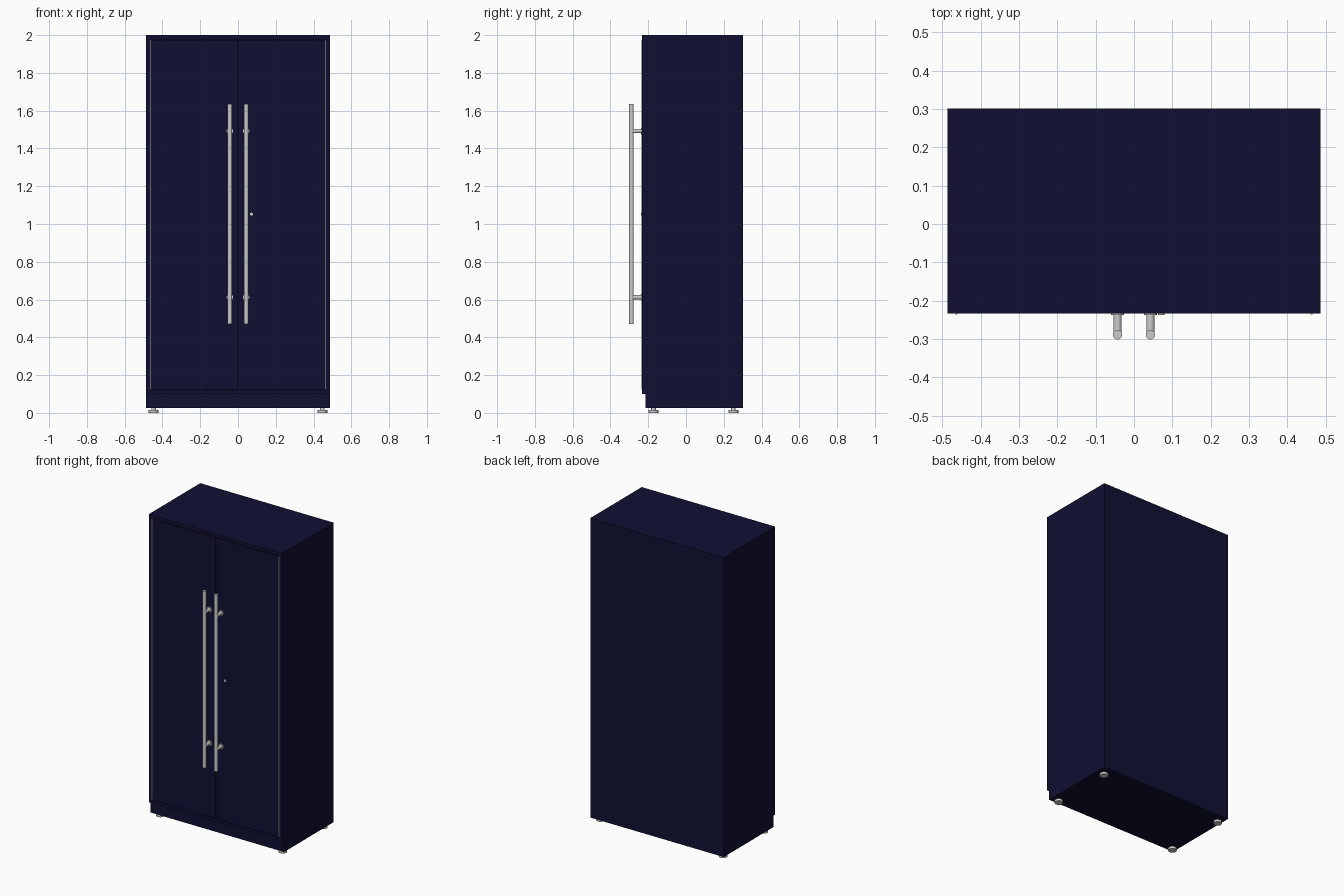
import bpy, math

if "Cube" in bpy.data.objects:
    bpy.data.objects.remove(bpy.data.objects["Cube"])

navy = bpy.data.materials.new("navy")
navy.diffuse_color = (0.005, 0.005, 0.034, 1)
navy.use_nodes = True
navy.node_tree.nodes["Principled BSDF"].inputs["Base Color"].default_value = navy.diffuse_color


def box(name, x, y, z, mat=navy):
    """Box from (min, max) ranges."""
    bpy.ops.mesh.primitive_cube_add(size=1, location=[sum(r) / 2 for r in (x, y, z)])
    o = bpy.context.object
    o.name = name
    o.scale = [r[1] - r[0] for r in (x, y, z)]
    bpy.ops.object.transform_apply(location=False, rotation=False, scale=True)
    if mat:
        o.data.materials.append(mat)
    return o


def rod(name, centre, radius, length, axis='Z', sides=32):
    rot = (math.pi / 2, 0, 0) if axis == 'Y' else (0, 0, 0)
    bpy.ops.mesh.primitive_cylinder_add(vertices=sides, radius=radius, depth=length,
                                        location=centre, rotation=rot)
    o = bpy.context.object
    o.name = name
    bpy.ops.object.shade_smooth_by_angle(angle=math.radians(40))
    return o


W, F, B = 0.487, -0.234, 0.302      # half width, front, back
T = 0.022                           # panel thickness
PF = -0.215                         # plinth front

# Carcass panels
box("top_panel", (-W, W), (F, B), (2 - T, 2))
box("back_panel", (-W + T, W - T), (B - T, B), (0.1, 2 - T))
box("floor_panel", (-W + T, W - T), (F + 0.003, B - T), (0.1, 0.12))
box("plinth", (-W, W), (PF, B), (0.025, 0.1))

for s, side in ((-1, "left"), (1, "right")):
    box(side + "_side_panel", sorted((s * W, s * (W - T))), (F, B), (0.1, 2 - T))
    # Door with narrow gaps all round
    box(side + "_door", sorted((s * 0.0015, s * 0.461)), (F, F + T), (0.124, 1.975))
    # Slim metal hinge rod beside the door
    rod(side + "_hinge_rod", (s * 0.4635, F + 0.001, 1.05), 0.003, 1.85, sides=12)

    # Long bar handle on two posts with flanges
    hx = s * 0.043
    rod(side + "_handle_bar", (hx, -0.289, 1.052), 0.012, 1.165)
    for z in (0.612, 1.492):
        rod(side + "_handle_post", (hx, -0.26, z), 0.011, 0.056, 'Y')
        rod(side + "_handle_flange", (hx, F - 0.001, z), 0.017, 0.004, 'Y')

    # Levelling feet
    for y in (-0.172, 0.251):
        rod(side + "_foot_pad", (s * 0.447, y, 0.0075), 0.026, 0.015)
        rod(side + "_foot_stem", (s * 0.447, y, 0.02), 0.012, 0.014)

# Keyhole lock on the right door
rod("lock", (0.071, F - 0.001, 1.052), 0.008, 0.006, 'Y')
